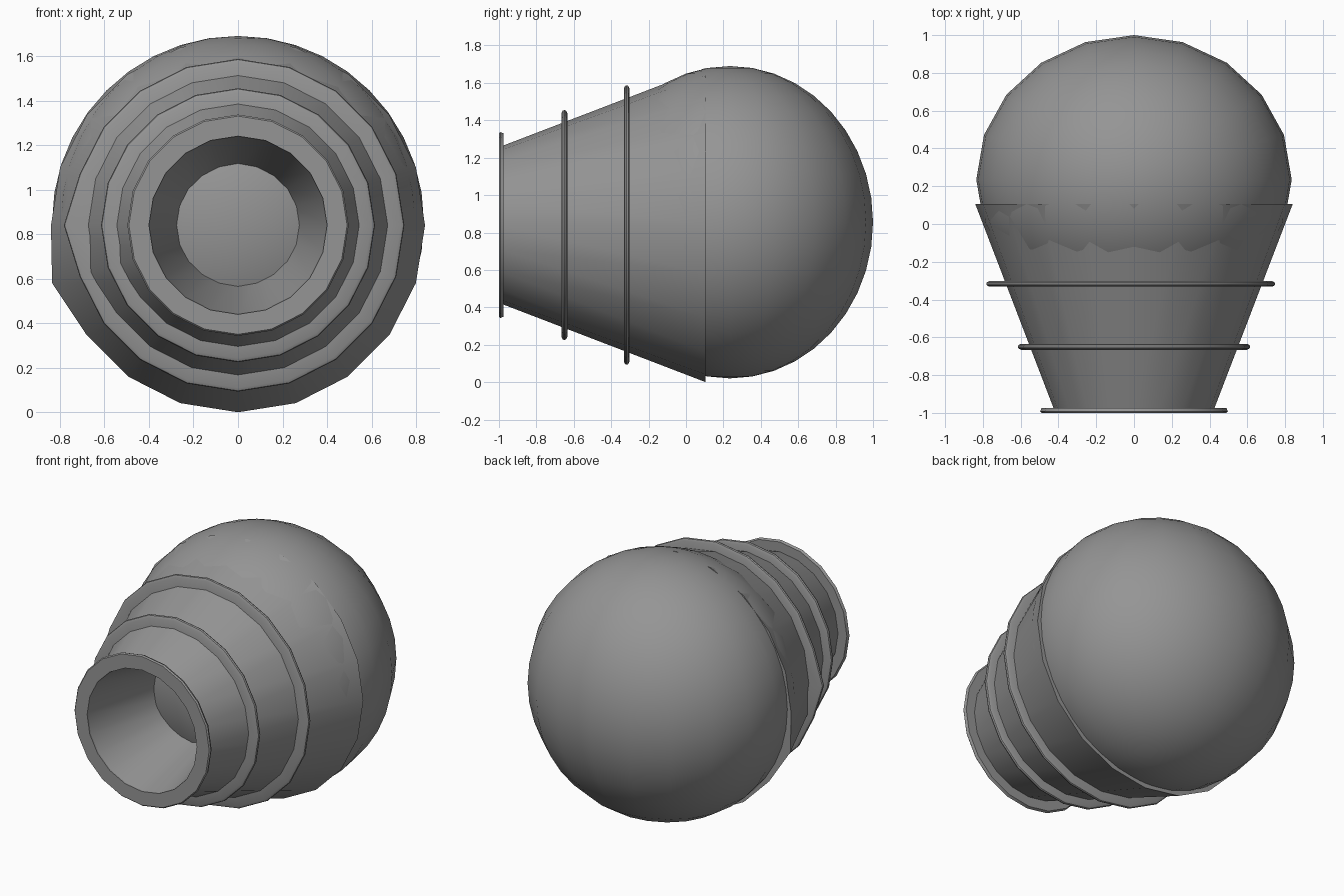
import bpy, bmesh, math
from mathutils import Matrix

if "Cube" in bpy.data.objects:
    bpy.data.objects.remove(bpy.data.objects["Cube"])

SIDES = 20
AXIS_Z = 0.84

# Dark grey for every part
grey = bpy.data.materials.new("dark_grey")
grey.diffuse_color = (0.3, 0.3, 0.3, 1)
grey.use_nodes = True
grey.node_tree.nodes["Principled BSDF"].inputs["Base Color"].default_value = grey.diffuse_color


def finish(bm, name, angle):
    bmesh.ops.recalc_face_normals(bm, faces=bm.faces)
    mesh = bpy.data.meshes.new(name)
    bm.to_mesh(mesh)
    bm.free()
    mesh.materials.append(grey)
    obj = bpy.data.objects.new(name, mesh)
    bpy.context.collection.objects.link(obj)
    bpy.ops.object.select_all(action='DESELECT')
    obj.select_set(True)
    bpy.context.view_layer.objects.active = obj
    bpy.ops.object.shade_smooth_by_angle(angle=math.radians(angle))
    return obj


def lathe(name, profile, nudge=None):
    """Turn a closed (radius, y) profile around the y axis.
    nudge = (corner index, x shift) pulls one outer corner sideways."""
    bm = bmesh.new()
    loops = []
    for i in range(SIDES):
        a = 2 * math.pi * i / SIDES
        loop = []
        for r, y in profile:
            dx = nudge[1] if nudge and nudge[0] == i and r > 0.71 else 0
            loop.append(bm.verts.new((r * math.sin(a) + dx, y, AXIS_Z + r * math.cos(a))))
        loops.append(loop)
    n = len(profile)
    for i in range(SIDES):
        a, b = loops[i], loops[(i + 1) % SIDES]
        for j in range(n):
            k = (j + 1) % n
            bm.faces.new((a[j], a[k], b[k], b[j]))
    return finish(bm, name, 30)


def rounded_ring(name, inner, outer, y, half, nudge=None):
    c = half * 0.55
    lathe(name, [(inner, y - half), (outer - 2 * c, y - half), (outer - c * 0.4, y - c),
                 (outer, y), (outer - c * 0.4, y + c), (outer - 2 * c, y + half),
                 (inner, y + half)], nudge)


# Bulb: slightly flattened sphere with upright poles
bm = bmesh.new()
bmesh.ops.create_uvsphere(bm, u_segments=20, v_segments=20, radius=1)
bm.transform(Matrix.Translation((0, 0.235, 0.855))
             @ Matrix.Diagonal((0.835, 0.765, 0.835, 1)))
finish(bm, "bulb", 60)

# Tapered neck with a funnel-shaped opening that ends on the bulb
lathe("neck", [(0.42, -0.99), (0.84, 0.105), (0.70, 0.105), (0.26, -0.42), (0.40, -0.99)],
      (14, -0.036))

# Two raised bands and the flat mouth rim
rounded_ring("large_band", 0.62, 0.747, -0.317, 0.015, (15, -0.035))
rounded_ring("small_band", 0.50, 0.615, -0.650, 0.016)
lathe("mouth_rim", [(0.40, -1.0), (0.49, -1.0), (0.497, -0.992), (0.49, -0.975), (0.40, -0.975)])
